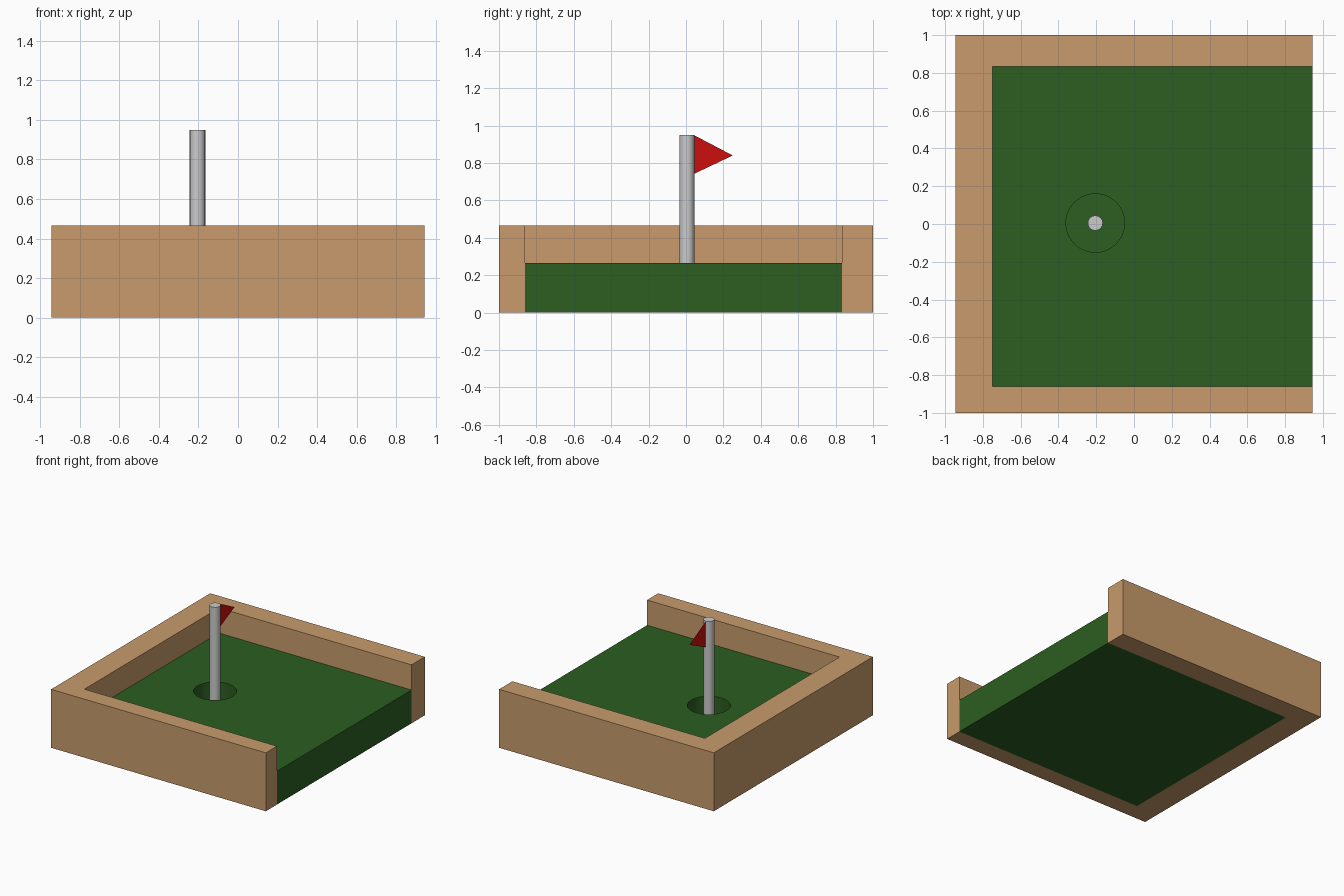
import bpy
import bmesh
from math import cos, sin, tau

cube = bpy.data.objects.get("Cube")
if cube:
    bpy.data.objects.remove(cube, do_unlink=True)


def material(name, rgb):
    mat = bpy.data.materials.new(name)
    mat.use_nodes = True
    mat.diffuse_color = (*rgb, 1)
    mat.node_tree.nodes["Principled BSDF"].inputs["Base Color"].default_value = (*rgb, 1)
    return mat


wood = material("light_wood", (0.58, 0.33, 0.15))
turf = material("turf_green", (0.025, 0.112, 0.015))
metal = material("pole_grey", (0.6, 0.6, 0.6))
red = material("flag_red", (0.6, 0.005, 0.005))


def finish(name, bm, mat, smooth=False):
    bmesh.ops.recalc_face_normals(bm, faces=bm.faces)
    mesh = bpy.data.meshes.new(name)
    bm.to_mesh(mesh)
    bm.free()
    mesh.materials.append(mat)
    obj = bpy.data.objects.new(name, mesh)
    bpy.context.collection.objects.link(obj)
    if smooth:
        bpy.ops.object.select_all(action="DESELECT")
        obj.select_set(True)
        bpy.context.view_layer.objects.active = obj
        bpy.ops.object.shade_smooth_by_angle()
    return obj


def prism(name, outline, bottom, top, mat, smooth=False):
    """Extrude a flat outline from bottom to top."""
    bm = bmesh.new()
    face = bm.faces.new([bm.verts.new((x, y, bottom)) for x, y in outline])
    extruded = bmesh.ops.extrude_face_region(bm, geom=[face], use_keep_orig=True)
    for item in extruded["geom"]:
        if isinstance(item, bmesh.types.BMVert):
            item.co.z = top
    return finish(name, bm, mat, smooth)


def circle(radius, sides):
    return [(CUP_X + radius * cos(tau * i / sides), CUP_Y + radius * sin(tau * i / sides))
            for i in range(sides)]


CUP_X, CUP_Y = -0.205, 0.005
LEFT, RIGHT, INNER = 0.945, -0.945, -0.75
FRONT, BACK = -0.86, 0.833
TURF_TOP, CUP_FLOOR = 0.265, 0.07

# Three-sided wooden frame, open on the left
prism("wooden_frame", [(RIGHT, -1), (LEFT, -1), (LEFT, FRONT), (INNER, FRONT),
                       (INNER, BACK), (LEFT, BACK), (LEFT, 1), (RIGHT, 1)],
      0, 0.465, wood)

# Turf block with the cup cut out
green = prism("turf", [(INNER, FRONT), (LEFT, FRONT), (LEFT, BACK), (INNER, BACK)],
              0, TURF_TOP, turf)
cutter = prism("cup_cutter", circle(0.155, 48), CUP_FLOOR, 0.6, turf)
cutter.hide_render = True
cutter.hide_set(True)
cut = green.modifiers.new("cup", "BOOLEAN")
cut.operation = "DIFFERENCE"
cut.solver = "EXACT"
cut.object = cutter
bpy.context.view_layer.objects.active = green
green.select_set(True)
bpy.ops.object.modifier_apply(modifier=cut.name)
bpy.data.objects.remove(cutter, do_unlink=True)
bpy.ops.object.shade_smooth_by_angle()

# Flag pole standing on the cup floor
prism("flag_pole", circle(0.04, 16), CUP_FLOOR, 0.95, metal, smooth=True)

# Triangular pennant
bm = bmesh.new()
bm.faces.new([bm.verts.new((CUP_X, y, z))
              for y, z in ((0.04, 0.74), (0.25, 0.84), (0.04, 0.95))])
finish("pennant", bm, red)
